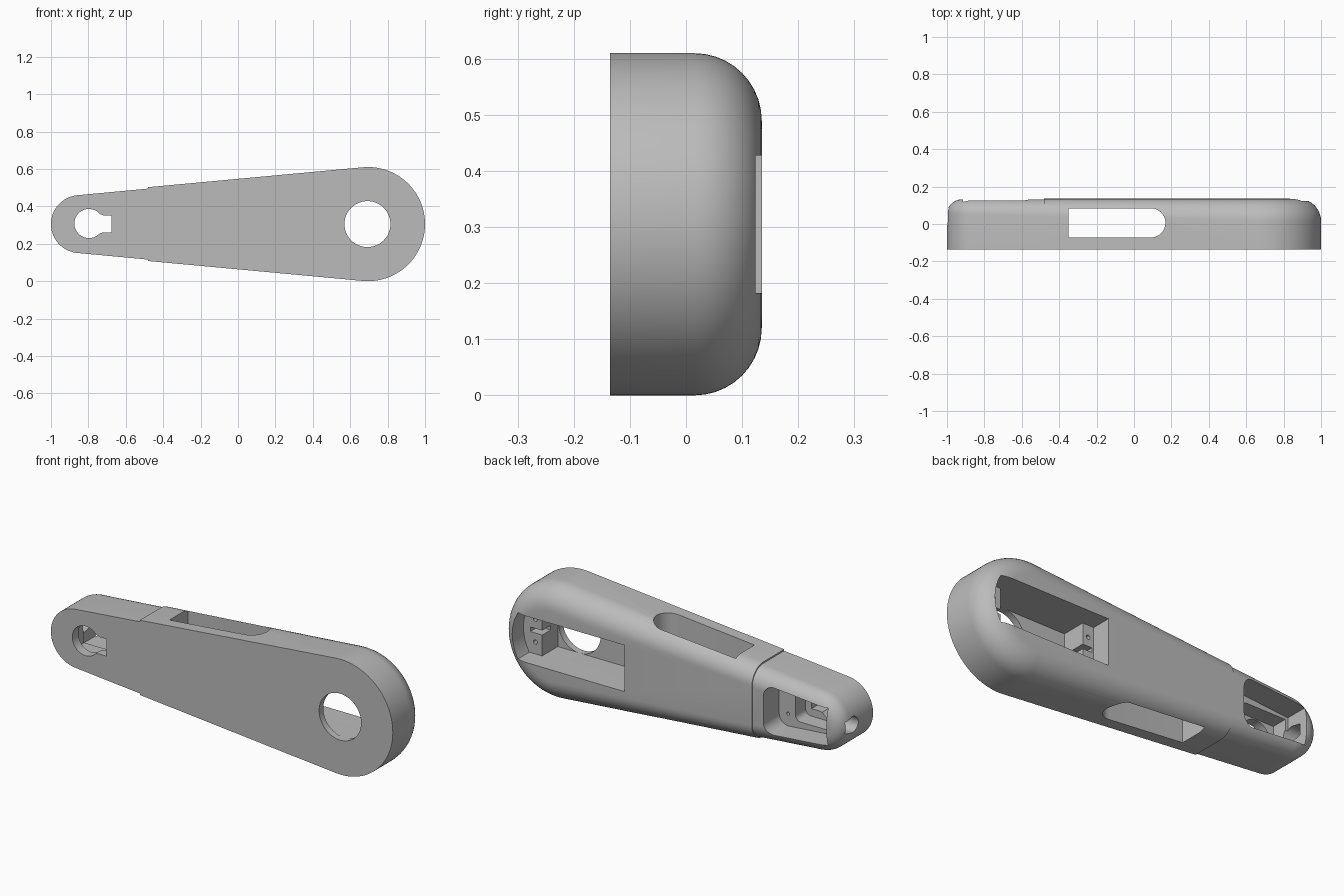
import bpy, bmesh
from math import pi, cos, sin, asin, radians

if "Cube" in bpy.data.objects:
    bpy.data.objects.remove(bpy.data.objects["Cube"], do_unlink=True)

MID = 0.305                    # height of the long axis
BIG_X, SMALL_X = 0.695, -0.845  # centres of the two round ends
FRONT = -0.135

grey = bpy.data.materials.new("plain_grey")
grey.use_nodes = True
grey.diffuse_color = (0.5, 0.5, 0.5, 1)
grey.node_tree.nodes["Principled BSDF"].inputs["Base Color"].default_value = (0.5, 0.5, 0.5, 1)


def arc(cx, cy, r, start, end, steps):
    """Points on an arc, angles in radians."""
    angles = [start + (end - start) * i / steps for i in range(steps + 1)]
    return [(cx + r * cos(a), cy + r * sin(a)) for a in angles]


def loft(name, rings):
    """Closed solid through rings of equal point count."""
    bm = bmesh.new()
    loops = [[bm.verts.new(p) for p in ring] for ring in rings]
    n = len(loops[0])
    for a, b in zip(loops, loops[1:]):
        for i in range(n):
            j = (i + 1) % n
            bm.faces.new((a[i], a[j], b[j], b[i]))
    bm.faces.new(loops[0])
    bm.faces.new(loops[-1])
    bmesh.ops.recalc_face_normals(bm, faces=bm.faces)
    mesh = bpy.data.meshes.new(name)
    bm.to_mesh(mesh)
    bm.free()
    mesh.materials.append(grey)
    obj = bpy.data.objects.new(name, mesh)
    bpy.context.collection.objects.link(obj)
    return obj


def prism(name, outline, axis, lo, hi):
    """Outline pushed along x, y or z between two positions."""
    place = {"x": lambda a, b, t: (t, a, b),
             "y": lambda a, b, t: (a, t, b),
             "z": lambda a, b, t: (a, b, t)}[axis]
    return loft(name, [[place(a, b, t) for a, b in outline] for t in (lo, hi)])


def rect(a0, a1, b0, b1):
    return [(a0, b0), (a1, b0), (a1, b1), (a0, b1)]


def tapered_shell(name, big_r, small_r, back, big_fillet, small_fillet):
    """Two round ends joined by tangents, with a rounded back edge."""
    lean = asin((big_r - small_r) / (BIG_X - SMALL_X))
    side = pi / 2 + lean

    def ring(y_big, y_small, inset_big, inset_small):
        right = arc(BIG_X, MID, big_r - inset_big, -side, side, 56)
        left = arc(SMALL_X, MID, small_r - inset_small, side, 2 * pi - side, 40)
        return [(x, y_big, z) for x, z in right] + [(x, y_small, z) for x, z in left]

    rings = [ring(FRONT, FRONT, 0, 0)]
    steps = 10
    for i in range(steps + 1):
        a = pi / 2 * i / steps
        drop, inset = 1 - sin(a), 1 - cos(a)
        rings.append(ring(back - big_fillet * drop, back - small_fillet * drop,
                          big_fillet * inset, small_fillet * inset))
    return loft(name, rings)


# Main shell, with the slightly slimmer end cap joined on
body = tapered_shell("arm_body", 0.305, 0.163, 0.135, 0.12, 0.085)
cap = tapered_shell("end_cap", 0.298, 0.155, 0.132, 0.117, 0.08)


def combine(tool, operation="DIFFERENCE"):
    mod = body.modifiers.new(tool.name, "BOOLEAN")
    mod.operation = operation
    mod.solver = "EXACT"
    mod.object = tool
    bpy.context.view_layer.objects.active = body
    bpy.ops.object.modifier_apply(modifier=mod.name)
    bpy.data.objects.remove(tool, do_unlink=True)


combine(prism("cap_trim", rect(-1.2, -0.48, -0.3, 0.3), "z", -0.2, 0.9))
combine(cap, "UNION")

# Slot through the sides, square at one end and round at the other
slot = [(-0.35, 0.084), (-0.35, -0.072)] + arc(0.09, 0.006, 0.078, -pi / 2, pi / 2, 20)
combine(prism("side_slot", slot, "z", -0.2, 0.9))

# Back pocket with a mounting ledge at each end
half = 0.1225
bow = asin(half / 0.235)
pocket = [(0.265, MID + half), (0.265, MID - half)] + arc(BIG_X, MID, 0.235, -bow, bow, 12)
combine(prism("pocket_upper", pocket, "y", 0.03, 0.3))
combine(prism("pocket_lower", rect(0.33, 0.82, MID - half, MID + half), "y", -0.1, 0.1))
combine(prism("ledge_slit", rect(0.275, 0.89, MID - 0.012, MID + 0.012), "y", -0.04, 0.1))
for x in (0.298, 0.86):
    for dz in (-0.06, 0.06):
        combine(prism("ledge_screw_hole", arc(x, MID + dz, 0.011, 0, 1.875 * pi, 15),
                      "y", -0.04, 0.1))

# Round hole through the front of the large end
combine(prism("shaft_hole", arc(BIG_X - 0.003, MID, 0.123, 0, 2 * pi * 47 / 48, 47),
              "y", -0.3, 0.0))

# Rounded opening in the back of the end cap, stepped inside
opening = ([(-0.915, MID + 0.098), (-0.915, MID - 0.098)]
           + arc(-0.6, MID - 0.07, 0.055, -pi / 2, 0, 8)
           + arc(-0.6, MID + 0.07, 0.055, 0, pi / 2, 8))
combine(prism("cap_opening", opening, "y", 0.0, 0.3))
inner = ([(-0.9, MID + 0.085), (-0.9, MID - 0.085)]
         + arc(-0.67, MID - 0.055, 0.03, -pi / 2, 0, 6)
         + arc(-0.67, MID + 0.055, 0.03, 0, pi / 2, 6))
combine(prism("cap_inner_recess", inner, "y", -0.085, 0.1))
for dz in (-0.06, 0.06):
    combine(prism("cap_screw_hole", arc(-0.597, MID + dz, 0.009, 0, 1.875 * pi, 15),
                  "y", -0.06, 0.1))

# Keyhole in the front of the small end
neck = radians(40)
keyhole = ([(-0.715, MID - 0.045), (-0.675, MID - 0.045),
            (-0.675, MID + 0.045), (-0.715, MID + 0.045)]
           + arc(-0.797, MID + 0.003, 0.078, neck, 2 * pi - neck, 32))
combine(prism("keyhole", keyhole, "y", -0.3, 0.0))

# Cable hole in the tip
tip = ([(0.085, MID - 0.03), (0.085, MID + 0.03)]
       + arc(0.03, MID, 0.042, pi / 2, 1.5 * pi, 14))
combine(prism("tip_hole", tip, "x", -1.2, -0.88))

# Smooth curves with crisp edges
for other in bpy.context.selected_objects:
    other.select_set(False)
body.select_set(True)
bpy.context.view_layer.objects.active = body
bpy.ops.object.shade_smooth_by_angle(angle=radians(25))
